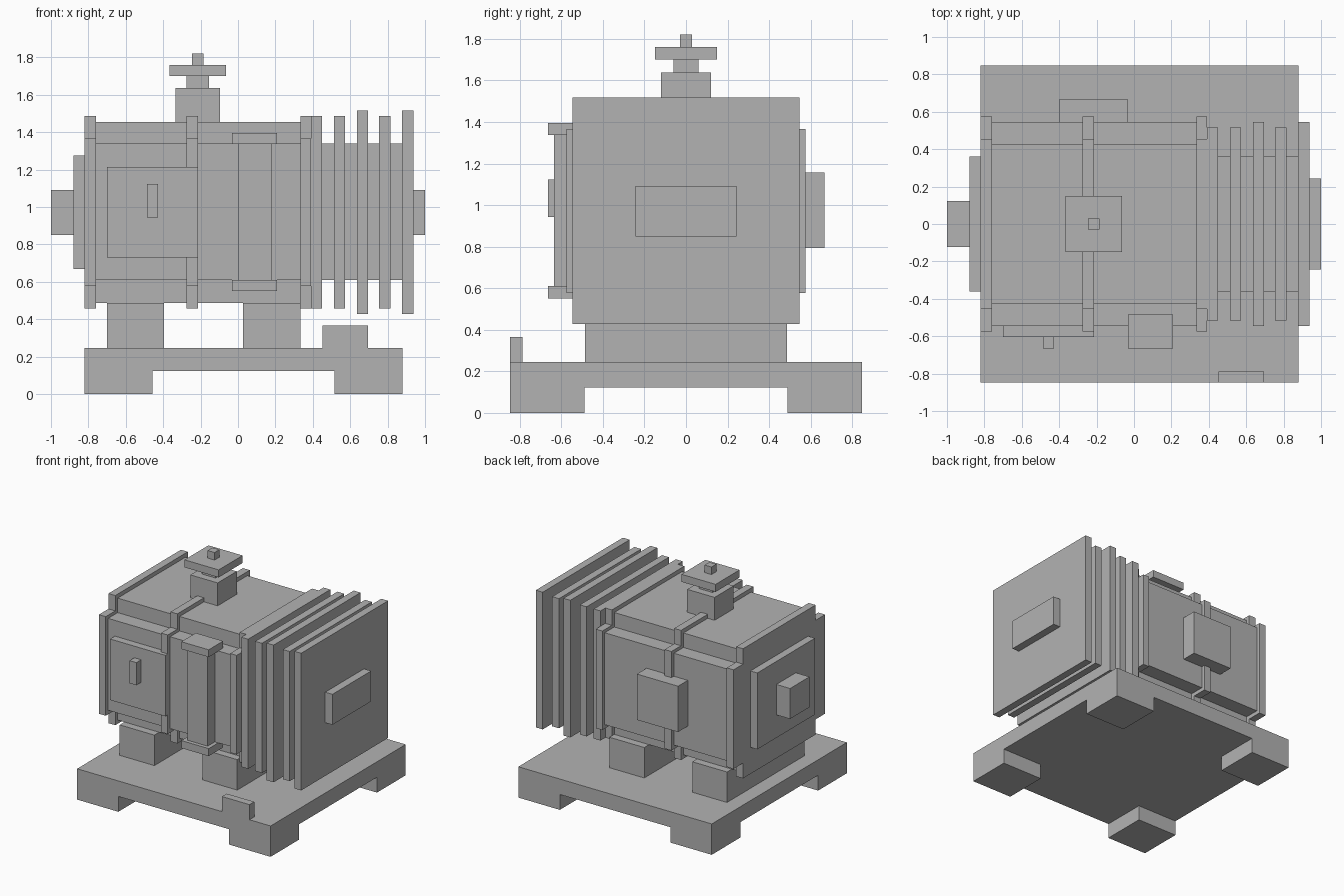
import bpy

if "Cube" in bpy.data.objects:
    bpy.data.objects.remove(bpy.data.objects["Cube"])

# One flat colour for the whole machine
grey = bpy.data.materials.new("machine grey")
grey.diffuse_color = (0.45, 0.45, 0.45, 1)
grey.use_nodes = True
grey.node_tree.nodes["Principled BSDF"].inputs["Base Color"].default_value = grey.diffuse_color


def box_faces(verts, faces, x, y, z):
    n = len(verts)
    verts += [(a, b, c) for a in x for b in y for c in z]
    faces += [tuple(n + i for i in f) for f in
              ((0, 1, 3, 2), (4, 6, 7, 5), (0, 4, 5, 1), (2, 3, 7, 6), (0, 2, 6, 4), (1, 5, 7, 3))]


def box(name, x, y, z):
    """Box from its (low, high) range on each axis."""
    verts, faces = [], []
    box_faces(verts, faces, x, y, z)
    mesh = bpy.data.meshes.new(name)
    mesh.from_pydata(verts, [], faces)
    mesh.materials.append(grey)
    ob = bpy.data.objects.new(name, mesh)
    bpy.context.collection.objects.link(ob)
    return ob


def sym(h):
    return (-h, h)


def stepped_slab(name, x, ys, zs):
    """Plus-shaped slab: a block with its four long corners notched."""
    (y0, y1), (z0, z1, z2, z3) = ys, zs
    pts = [(-y0, z0), (y0, z0), (y0, z1), (y1, z1), (y1, z2), (y0, z2),
           (y0, z3), (-y0, z3), (-y0, z2), (-y1, z2), (-y1, z1), (-y0, z1)]
    n = len(pts)
    verts = [(a, y, z) for a in x for y, z in pts]
    faces = [tuple(reversed(range(n))), tuple(range(n, 2 * n))]
    faces += [(i, (i + 1) % n, n + (i + 1) % n, n + i) for i in range(n)]
    mesh = bpy.data.meshes.new(name)
    mesh.from_pydata(verts, [], faces)
    mesh.materials.append(grey)
    bpy.context.collection.objects.link(bpy.data.objects.new(name, mesh))


# Base plate, corner feet and front tag
box("base_plate", (-0.82, 0.88), sym(0.848), (0.122, 0.245))
for fx in ((-0.82, -0.458), (0.515, 0.88)):
    for fy in ((-0.848, -0.488), (0.488, 0.848)):
        box("foot", fx, fy, (0, 0.122))
box("base_tag", (0.453, 0.695), (-0.848, -0.788), (0.245, 0.365))

# Saddles carrying the housing
for sx in ((-0.70, -0.395), (0.027, 0.333)):
    box("saddle", sx, sym(0.485), (0.245, 0.487))

# Housing with notched corners, and the bands around it
stepped_slab("housing", (-0.76, 0.333), (0.425, 0.545), (0.487, 0.61, 1.34, 1.455))
for bx in ((-0.82, -0.76), (-0.275, -0.215), (0.333, 0.39)):
    stepped_slab("band", bx, (0.455, 0.575), (0.457, 0.578, 1.365, 1.487))

# Left end cover and shaft
box("end_cover", (-0.88, -0.82), sym(0.362), (0.668, 1.275))
box("shaft", (-1.0, -0.88), sym(0.122), (0.85, 1.092))

# Cooling fins on their core, alternating small and large
box("fin_core", (0.39, 0.88), sym(0.362), (0.61, 1.34))
for i, (x0, big) in enumerate(((0.39, 0), (0.512, 0), (0.635, 1), (0.755, 0), (0.877, 1))):
    grow = 0.03 * big
    box("fin", (x0, x0 + 0.06), sym(0.516 + grow), (0.457 - grow, 1.487 + grow))
box("bearing_block", (0.937, 1.0), sym(0.243), (0.85, 1.092))

# Valve stack on top: (half width, bottom, top)
for name, h, z0, z1 in (("valve_body", 0.12, 1.455, 1.637), ("valve_neck", 0.06, 1.637, 1.70),
                        ("valve_wheel", 0.15, 1.70, 1.76), ("valve_knob", 0.03, 1.76, 1.82)):
    box(name, (-0.215 - h, -0.215 + h), sym(h), (z0, z1))

# Front door with handle
box("door", (-0.70, -0.215), (-0.605, -0.545), (0.73, 1.215))
box("door_handle", (-0.487, -0.428), (-0.665, -0.605), (0.943, 1.123))

# Front column with end caps
box("column", (0, 0.178), (-0.635, -0.51), (0.61, 1.337))
for cz in ((0.55, 0.61), (1.337, 1.395)):
    box("column_cap", (-0.033, 0.208), (-0.665, -0.483), cz)

# Rear junction box
box("junction_box", (-0.397, -0.035), (0.545, 0.667), (0.793, 1.157))
